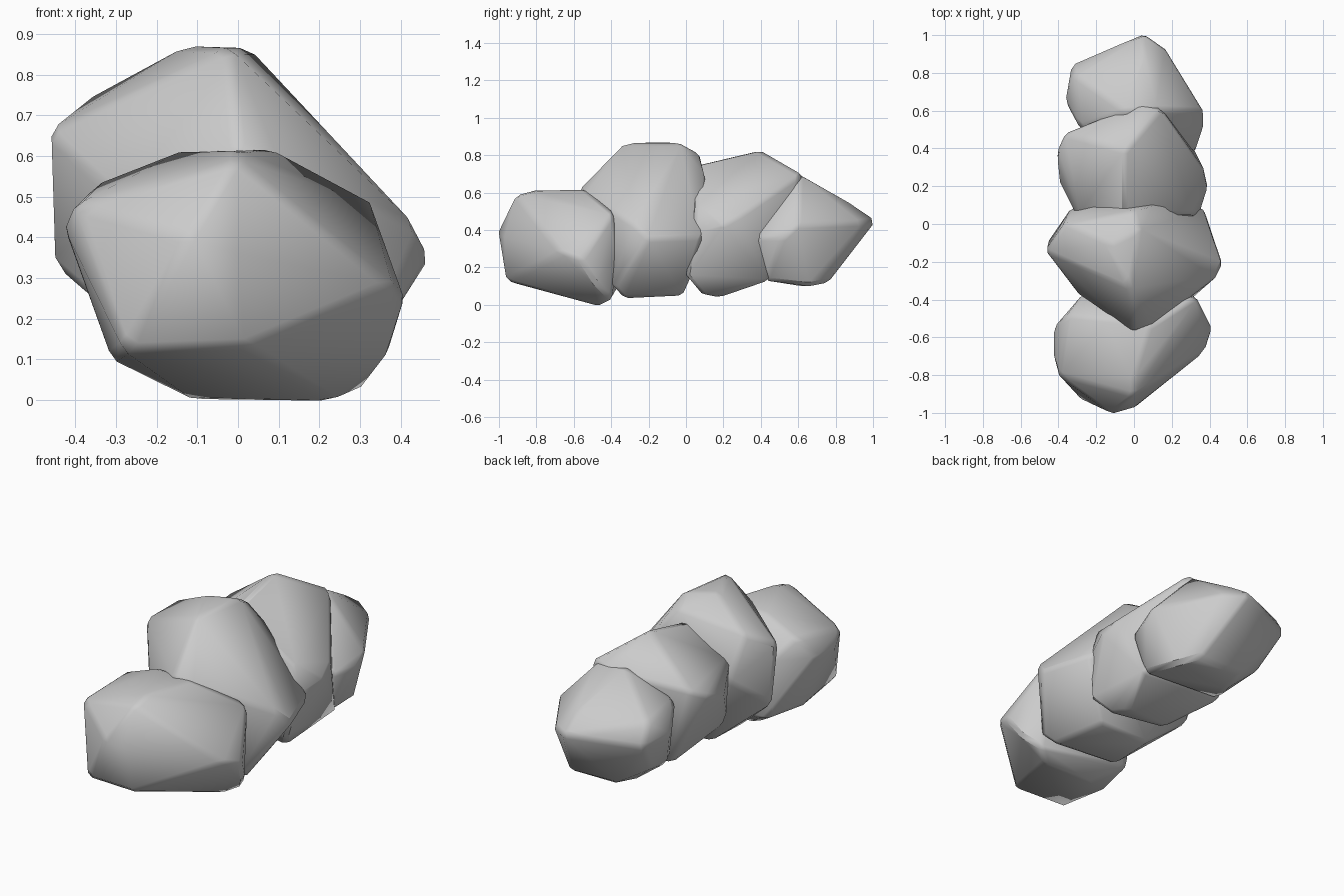
import bpy, bmesh, math


def rock(name, points):
    """Faceted boulder: hull of its main corners, edges softened by a bevel."""
    bm = bmesh.new()
    for p in points:
        bm.verts.new(p)
    bmesh.ops.convex_hull(bm, input=bm.verts)
    loose = [v for v in bm.verts if not v.link_faces]
    bmesh.ops.delete(bm, geom=loose, context='VERTS')
    bmesh.ops.dissolve_limit(bm, angle_limit=math.radians(4), verts=bm.verts, edges=bm.edges)
    bmesh.ops.recalc_face_normals(bm, faces=bm.faces)
    mesh = bpy.data.meshes.new(name)
    bm.to_mesh(mesh)
    bm.free()
    ob = bpy.data.objects.new(name, mesh)
    bpy.context.collection.objects.link(ob)
    bev = ob.modifiers.new("soft_edges", 'BEVEL')
    bev.width = 0.02
    bev.segments = 1
    bev.limit_method = 'ANGLE'
    bev.angle_limit = math.radians(25)
    bpy.ops.object.select_all(action='DESELECT')
    ob.select_set(True)
    bpy.context.view_layer.objects.active = ob
    bpy.ops.object.shade_smooth_by_angle(angle=math.radians(60))
    return ob


# Front rock, low and blocky
rock("front_rock", [
    (-0.12, -1.005, 0.40), (0.00, -0.97, 0.36), (0.02, -0.96, 0.13),
    (-0.28, -0.93, 0.12), (0.415, -0.56, 0.24), (0.38, -0.67, 0.28),
    (0.375, -0.48, 0.11), (0.31, -0.40, 0.03), (0.23, -0.47, -0.005),
    (-0.11, -0.47, 0.00), (-0.31, -0.62, 0.10), (-0.425, -0.55, 0.42),
    (-0.425, -0.72, 0.42), (-0.40, -0.80, 0.48), (-0.35, -0.48, 0.53),
    (0.00, -0.91, 0.59), (0.09, -0.54, 0.615), (-0.15, -0.50, 0.61),
    (0.33, -0.39, 0.49), (-0.27, -0.37, 0.42), (-0.25, -0.36, 0.10),
    (0.30, -0.36, 0.25), (0.00, -0.82, 0.615)])

# Second rock, the tallest and widest
rock("tall_rock", [
    (0.00, -0.575, 0.62), (0.10, -0.54, 0.59), (-0.02, -0.34, 0.865),
    (-0.13, -0.11, 0.87), (0.03, -0.03, 0.865), (0.00, 0.07, 0.81),
    (-0.47, -0.14, 0.66), (-0.46, -0.10, 0.34), (-0.37, 0.00, 0.74),
    (-0.39, -0.18, 0.28), (-0.33, 0.09, 0.50), (-0.30, -0.37, 0.50),
    (0.435, -0.28, 0.43), (0.475, -0.20, 0.35), (0.38, 0.08, 0.36),
    (0.31, -0.385, 0.10), (0.27, -0.33, 0.035), (-0.12, -0.32, 0.05),
    (0.20, -0.02, 0.05), (-0.12, -0.04, 0.06), (0.25, 0.12, 0.36),
    (0.10, 0.10, 0.70), (-0.20, 0.10, 0.65)])

# Third rock
rock("middle_rock", [
    (-0.05, 0.39, 0.83), (0.03, 0.645, 0.67), (0.14, 0.615, 0.70),
    (-0.05, 0.05, 0.75), (-0.30, 0.04, 0.60), (0.30, 0.05, 0.54),
    (0.39, 0.20, 0.43), (0.37, 0.29, 0.48), (0.34, 0.04, 0.38),
    (-0.40, 0.24, 0.48), (-0.415, 0.38, 0.55), (-0.37, 0.48, 0.60),
    (0.24, 0.08, 0.06), (0.20, 0.18, 0.04), (0.30, 0.44, 0.13),
    (-0.07, 0.16, 0.05), (-0.22, 0.44, 0.15), (-0.32, 0.10, 0.28),
    (0.30, 0.00, 0.15), (0.00, 0.55, 0.40)])

# Back rock, tapering to a point
rock("back_rock", [
    (0.05, 1.015, 0.45), (0.165, 0.935, 0.44), (0.05, 0.89, 0.535),
    (-0.05, 0.60, 0.70), (0.12, 0.61, 0.695), (0.37, 0.60, 0.43),
    (0.37, 0.52, 0.36), (0.32, 0.37, 0.36), (-0.33, 0.85, 0.42),
    (-0.32, 0.79, 0.53), (-0.365, 0.65, 0.43), (-0.29, 0.51, 0.55),
    (0.18, 0.76, 0.12), (0.25, 0.66, 0.10), (-0.10, 0.76, 0.12),
    (-0.12, 0.62, 0.10), (0.29, 0.43, 0.13), (-0.20, 0.44, 0.15),
    (-0.27, 0.70, 0.23), (0.00, 0.40, 0.55)])
